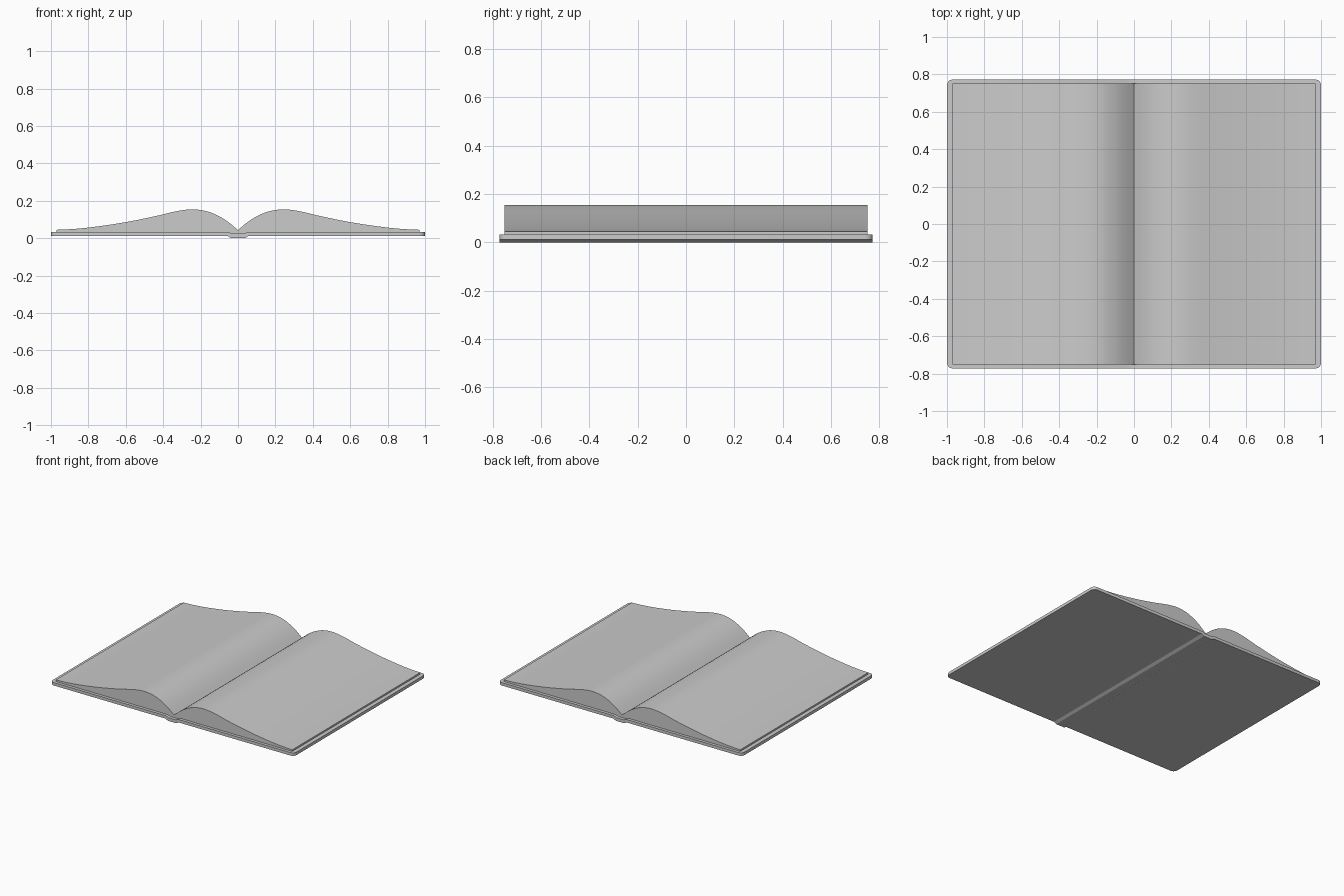
import bpy, bmesh, math

if "Cube" in bpy.data.objects:
    bpy.data.objects.remove(bpy.data.objects["Cube"])


def extrude_profile(name, pts, half_y, corner=0.0):
    """Extrude an x/z outline along y; optionally round the outer vertical corners."""
    bm = bmesh.new()
    front = bm.faces.new([bm.verts.new((x, -half_y, z)) for x, z in pts])
    ext = bmesh.ops.extrude_face_region(bm, geom=[front])
    moved = [g for g in ext["geom"] if isinstance(g, bmesh.types.BMVert)]
    bmesh.ops.translate(bm, verts=moved, vec=(0, 2 * half_y, 0))
    if corner:
        edges = [e for e in bm.edges
                 if all(abs(v.co.x) > 0.999 for v in e.verts)
                 and abs(e.verts[0].co.y - e.verts[1].co.y) < 1e-5]
        bmesh.ops.bevel(bm, geom=edges, offset=corner, segments=5,
                        profile=0.5, affect='EDGES')
    bmesh.ops.recalc_face_normals(bm, faces=bm.faces)
    me = bpy.data.meshes.new(name)
    bm.to_mesh(me)
    bm.free()
    ob = bpy.data.objects.new(name, me)
    bpy.context.collection.objects.link(ob)
    bpy.ops.object.select_all(action='DESELECT')
    ob.select_set(True)
    bpy.context.view_layer.objects.active = ob
    bpy.ops.object.shade_smooth_by_angle(angle=math.radians(25))
    return ob


def smooth_curve(pts, steps):
    """Non-uniform cubic Hermite interpolation of z over x."""
    n = len(pts)
    slope = []
    for i in range(n):
        a, b = pts[max(i - 1, 0)], pts[min(i + 1, n - 1)]
        slope.append((b[1] - a[1]) / (b[0] - a[0]))
    out = []
    for i in range(n - 1):
        (x0, z0), (x1, z1) = pts[i], pts[i + 1]
        h = x1 - x0
        for k in range(steps):
            t = k / steps
            z = ((2*t**3 - 3*t**2 + 1) * z0 + (t**3 - 2*t**2 + t) * h * slope[i]
                 + (3*t**2 - 2*t**3) * z1 + (t**3 - t**2) * h * slope[i + 1])
            out.append((x0 + h * t, z))
    return out + [pts[-1]]


# Cover: two boards joined by a slightly dropped spine
right_low = [(0.035, 0.0), (0.055, 0.011), (1.0, 0.011)]
right_high = [(1.0, 0.033), (0.05, 0.033), (0.03, 0.024)]
half = right_low + right_high
outline = half + [(-x, z) for x, z in reversed(half)]
extrude_profile("cover", outline, 0.772, corner=0.03)

# Page blocks: arched pages falling into the central gutter
arch = smooth_curve([(0.0, 0.044), (0.05, 0.085), (0.1, 0.117), (0.17, 0.145),
                     (0.25, 0.154), (0.33, 0.144), (0.45, 0.116), (0.6, 0.086),
                     (0.75, 0.063), (0.87, 0.050), (0.97, 0.045)], 4)
base = [(0.97, 0.032), (0.05, 0.032), (0.03, 0.025), (0.0, 0.025)]
for name, s in (("right_pages", 1), ("left_pages", -1)):
    extrude_profile(name, [(s * x, z) for x, z in arch + base], 0.75)
